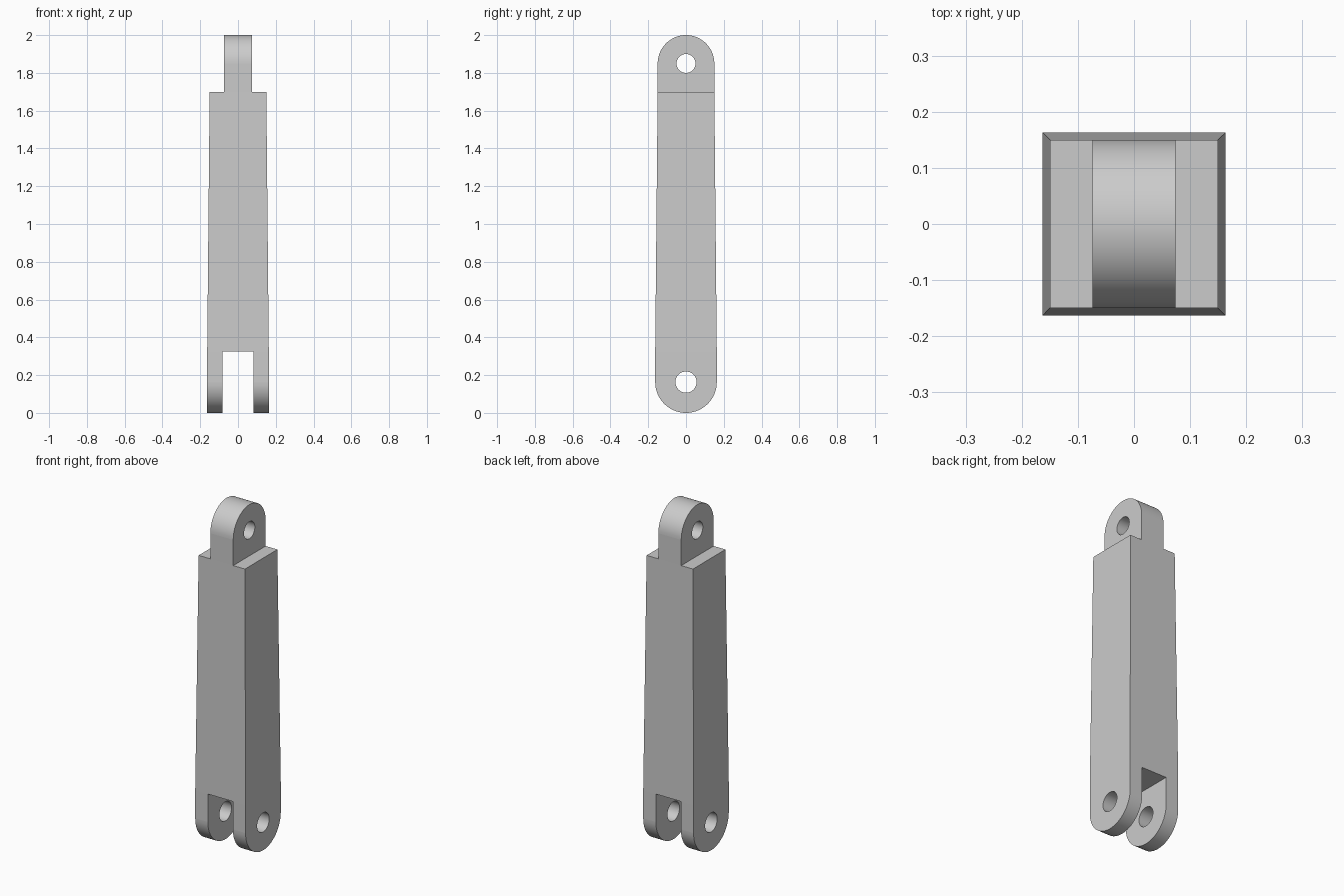
import bpy
import bmesh
from math import cos, sin, pi

cube = bpy.data.objects.get("Cube")
if cube:
    bpy.data.objects.remove(cube)

SEG = 64            # segments around each eye
R_LOW, R_TOP = 0.163, 0.15
Z_TOP = 1.7

steel = bpy.data.materials.new("plain_grey")
steel.use_nodes = True
grey = (0.6, 0.6, 0.6, 1)
steel.diffuse_color = grey
steel.node_tree.nodes["Principled BSDF"].inputs["Base Color"].default_value = grey

bm = bmesh.new()


def eye(x0, x1, zc, r, hole, flat):
    """Drilled lug, round on one end; returns its open flat-end vertices per side."""
    outer, inner = [], []
    for x in (x0, x1):
        ring, bore = [], []
        for i in range(SEG):
            c, s = cos(2 * pi * i / SEG), sin(2 * pi * i / SEG)
            k = r / max(abs(c), abs(s)) if 0 < i < SEG // 2 else r
            ring.append(bm.verts.new((x, k * c, zc + flat * k * s)))
            bore.append(bm.verts.new((x, hole * c, zc + flat * hole * s)))
        outer.append(ring)
        inner.append(bore)
    for i in range(SEG):
        j = (i + 1) % SEG
        for o, n in zip(outer, inner):
            bm.faces.new((o[i], o[j], n[j], n[i]))
        bm.faces.new((inner[0][i], inner[0][j], inner[1][j], inner[1][i])).smooth = True
        if not SEG // 8 <= i < 3 * SEG // 8:
            wall = bm.faces.new((outer[0][i], outer[0][j], outer[1][j], outer[1][i]))
            wall.smooth = i >= SEG // 2
    # Ordered from back (+y) to front (-y)
    return [ring[SEG // 8:3 * SEG // 8 + 1] for ring in outer]


# Fork cheeks at the bottom, single tongue at the top
right_out, right_in = eye(-R_LOW, -0.081, R_LOW, R_LOW, 0.056, 1)
left_in, left_out = eye(0.081, R_LOW, R_LOW, R_LOW, 0.056, 1)
tongue_r, tongue_l = eye(-0.074, 0.074, Z_TOP + R_TOP, R_TOP, 0.05, -1)

# Shoulder corners, back then front
shoulder_r, shoulder_l = [
    [bm.verts.new((x, y, Z_TOP)) for y in (R_TOP, -R_TOP)] for x in (-R_TOP, R_TOP)]

# Tapered shaft: sides and shoulder ledges
for low, top, tongue in ((right_out, shoulder_r, tongue_r), (left_out, shoulder_l, tongue_l)):
    bm.faces.new(low + top[::-1])
    bm.faces.new(tongue + top[::-1])

# Tapered shaft: back and front
for e in (0, -1):
    bm.faces.new((right_out[e], right_in[e], left_in[e], left_out[e],
                  shoulder_l[e], tongue_l[e], tongue_r[e], shoulder_r[e]))

# Roof of the fork slot
bm.faces.new(right_in + left_in[::-1])

bmesh.ops.recalc_face_normals(bm, faces=bm.faces)
mesh = bpy.data.meshes.new("link_arm")
bm.to_mesh(mesh)
bm.free()
mesh.materials.append(steel)
arm = bpy.data.objects.new("link_arm", mesh)
bpy.context.collection.objects.link(arm)
